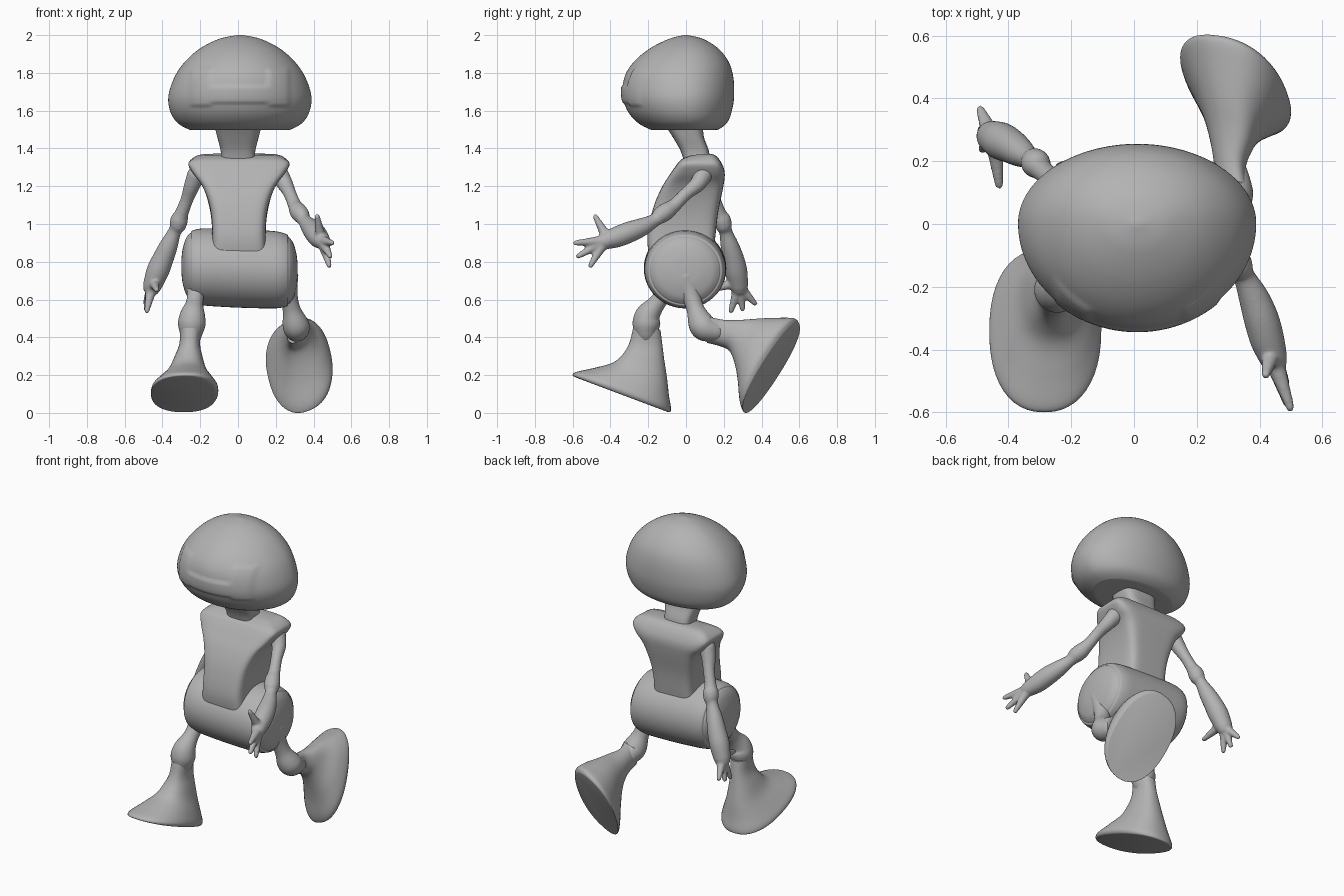
import bpy
import bmesh
import math
from mathutils import Vector

cube = bpy.data.objects.get("Cube")
if cube:
    bpy.data.objects.remove(cube)

GREY = (0.45, 0.45, 0.45, 1)
clay = bpy.data.materials.new("clay_grey")
clay.use_nodes = True
clay.diffuse_color = GREY
clay.node_tree.nodes["Principled BSDF"].inputs["Base Color"].default_value = GREY


def spline(rows, steps):
    """Catmull-Rom interpolation through equal-length number rows."""
    out = []
    for i in range(len(rows) - 1):
        p = [rows[max(i - 1, 0)], rows[i], rows[i + 1], rows[min(i + 2, len(rows) - 1)]]
        for s in range(steps):
            t = s / steps
            out.append([b + 0.5 * t * (c - a + t * (2 * a - 5 * b + 4 * c - d + t * (3 * (b - c) + d - a)))
                        for a, b, c, d in zip(*p)])
    return out + [list(rows[-1])]


def add_skin(bm, rings):
    """Bridge closed rings of points and cap both ends."""
    loops = [[bm.verts.new(p) for p in ring] for ring in rings]
    n = len(loops[0])
    for lo, hi in zip(loops, loops[1:]):
        for k in range(n):
            bm.faces.new((lo[k], lo[(k + 1) % n], hi[(k + 1) % n], hi[k]))
    bm.faces.new(loops[0][::-1])
    bm.faces.new(loops[-1])


def finish(name, bm, angle=45):
    bmesh.ops.recalc_face_normals(bm, faces=bm.faces)
    mesh = bpy.data.meshes.new(name)
    bm.to_mesh(mesh)
    bm.free()
    mesh.materials.append(clay)
    obj = bpy.data.objects.new(name, mesh)
    bpy.context.collection.objects.link(obj)
    bpy.ops.object.select_all(action='DESELECT')
    obj.select_set(True)
    bpy.context.view_layer.objects.active = obj
    bpy.ops.object.shade_smooth_by_angle(angle=math.radians(angle))
    return obj


def loft(rows, across=(1, 0, 0), power=2.0, split=0.5, n=48, steps=5):
    """Rows hold a front point, a back point and a half width."""
    across = Vector(across).normalized()
    rings = []
    for row in spline(rows, steps):
        a, b, w = Vector(row[:3]), Vector(row[3:6]), row[6]
        mid = a.lerp(b, split)
        ring = []
        for k in range(n):
            t = math.tau * k / n
            c, s = [math.copysign(abs(v) ** (2 / power), v) for v in (math.cos(t), math.sin(t))]
            ring.append(mid + ((a - mid) * c if c > 0 else (mid - b) * c) + across * (w * s))
        rings.append(ring)
    bm = bmesh.new()
    add_skin(bm, rings)
    return bm


def add_tube(bm, rows, n=20, steps=5):
    """Round limb through x, y, z, radius rows, with domed ends."""
    pts = spline(rows, steps)
    rings = []
    for i, row in enumerate(pts):
        along = (Vector(pts[min(i + 1, len(pts) - 1)][:3]) - Vector(pts[max(i - 1, 0)][:3])).normalized()
        u = along.cross(Vector((1, 0, 0))).normalized()
        v = along.cross(u)
        c, r = Vector(row[:3]), row[3]
        domes = [(0, 1)]
        if i == 0:
            domes = [(-0.9, 0.4), (-0.6, 0.8), (0, 1)]
        elif i == len(pts) - 1:
            domes = [(0, 1), (0.6, 0.8), (0.9, 0.4)]
        for shift, scale in domes:
            rings.append([c + along * r * shift + r * scale * (u * math.cos(math.tau * k / n) + v * math.sin(math.tau * k / n))
                          for k in range(n)])
    add_skin(bm, rings)


def blend(obj, voxel, rounds):
    """Fuse overlapping limbs into one soft skin."""
    mod = obj.modifiers.new("fuse", 'REMESH')
    mod.mode = 'VOXEL'
    mod.voxel_size = voxel
    mod.use_smooth_shade = True
    soft = obj.modifiers.new("soften", 'SMOOTH')
    soft.iterations = rounds


# Head: height, front depth, back depth, half width
head_rows = [(1.5, -.02, .02, .03), (1.497, -.16, .14, .23), (1.505, -.2, .18, .28), (1.54, -.26, .22, .335),
             (1.6, -.31, .243, .37), (1.68, -.335, .255, .378), (1.78, -.325, .25, .345), (1.86, -.275, .225, .29),
             (1.93, -.19, .17, .21), (1.98, -.09, .09, .11), (2.0, -.01, .01, .015)]
bm = loft([(.01, f, z, .01, b, z, w) for z, f, b, w in head_rows], split=.57, n=128, steps=9)


def step(d):
    t = min(max(d / 0.018 + 0.5, 0), 1)
    return t * t * (3 - 2 * t)


# Face: two upright pads joined by a crossbar, in low relief
bm.normal_update()
for v in bm.verts:
    if v.co.y < -0.05:
        x, z = abs(v.co.x - 0.01), v.co.z
        pad = step(0.055 - abs(x - 0.205)) * step(0.1 - abs(z - 1.725))
        bar = step(0.17 - x) * step(0.045 - abs(z - 1.685))
        v.co += Vector((0, -0.009, 0)) * max(pad, bar)
finish("head", bm, 60)

# Neck
finish("neck", loft([(0, -.01, 1.33, 0, .13, 1.33, .09), (0, -.03, 1.39, 0, .12, 1.39, .092),
                     (0, -.07, 1.46, 0, .095, 1.46, .11), (0, -.11, 1.52, 0, .09, 1.52, .125)], power=3.5))

# Torso: front depth and height, back depth and height, half width
torso_rows = [(-.19, .8, .14, .8, .155), (-.205, .93, .155, .93, .142), (-.175, 1.08, .17, 1.06, .152),
              (-.13, 1.19, .198, 1.2, .19), (-.08, 1.27, .205, 1.27, .245), (-.045, 1.32, .19, 1.32, .268),
              (-.02, 1.345, .16, 1.36, .235), (.03, 1.365, .13, 1.372, .19)]
finish("torso", loft([(.005, a, b, .005, c, d, w) for a, b, c, d, w in torso_rows], power=6, n=64), 35)

# Hip barrel: distance along its axis and radius, with a shallow rim on each end
hip = [(.308, .02), (.303, .08), (.287, .14), (.268, .17), (.258, .178), (.25, .19), (.2, .203), (.1, .207)]
hip = [(-d, r) for d, r in hip] + [(0, .208)] + hip[::-1]
finish("hips", loft([(x + .008, -.005 - r * 1.05, .765 - x * .04, x + .008, -.005 + r * 1.05, .765 - x * .04, r)
                     for x, r in hip], across=(0, 0, 1)), 60)

# Arms: limb path, then tips of three fingers and a thumb
ARMS = {
    "left_arm": ([(.22, .09, 1.26, .05), (.25, .06, 1.21, .042), (.275, 0, 1.16, .034), (.3, -.06, 1.1, .036),
                  (.317, -.1, 1.07, .046), (.335, -.135, 1.045, .045), (.35, -.165, 1.02, .035),
                  (.38, -.23, .985, .048), (.405, -.3, .957, .056), (.425, -.37, .93, .055), (.445, -.43, .91, .045)],
                 [(.498, -.585, .9), (.488, -.57, .83), (.483, -.505, .78)], (.42, -.48, 1.04)),
    "right_arm": ([(-.22, .1, 1.26, .05), (-.245, .12, 1.2, .042), (-.27, .15, 1.13, .034), (-.297, .175, 1.06, .036),
                   (-.31, .19, 1.025, .046), (-.32, .2, .99, .044), (-.335, .21, .96, .035),
                   (-.365, .23, .89, .048), (-.395, .25, .82, .056), (-.425, .265, .75, .06), (-.455, .28, .67, .05)],
                  [(-.49, .365, .58), (-.487, .3, .55), (-.483, .238, .54)], (-.43, .125, .65)),
}
for name, (path, fingers, thumb) in ARMS.items():
    bm = bmesh.new()
    add_tube(bm, path)
    palm, wrist = Vector(path[-1][:3]), Vector(path[-2][:3])
    for base, tips in ((palm, fingers), (palm.lerp(wrist, .3), [thumb])):
        for tip in map(Vector, tips):
            knuckle = base.lerp(tip, .45)
            add_tube(bm, [(*base, .034), (*knuckle, .024), (*tip, .014)], n=12)
    blend(finish(name, bm), .007, 5)

# Thighs and knees
THIGHS = {
    "right_thigh": [(-.21, -.07, .72, .07), (-.222, -.11, .64, .048), (-.23, -.155, .58, .046),
                    (-.24, -.2, .52, .066), (-.245, -.21, .47, .073), (-.248, -.212, .42, .06)],
    "left_thigh": [(.25, 0, .72, .07), (.265, .025, .63, .05), (.283, .05, .55, .047),
                   (.3, .075, .485, .066), (.31, .1, .45, .07), (.31, .16, .43, .055)],
}
for name, path in THIGHS.items():
    bm = bmesh.new()
    add_tube(bm, path, n=32)
    finish(name, bm, 60)

# Flared lower legs ending in flat soles: toe side, heel side, half width
right_rows = [(-.28, .45, -.135, .44, .055), (-.3, .37, -.125, .36, .055), (-.335, .31, -.115, .28, .075),
              (-.39, .265, -.1, .18, .102), (-.49, .237, -.09, .09, .145), (-.58, .217, -.08, .03, .175),
              (-.6, .2, -.083, .005, .175), (-.585, .188, -.1, .006, .165)]
finish("right_foot", loft([(-.25 - .006 * i, a, b, -.25 - .006 * i, c, d, w)
                           for i, (a, b, c, d, w) in enumerate(right_rows)], power=2.3), 40)
left_rows = [(.31, .11, .375, .31, .14, .5, .055), (.31, .17, .36, .3, .21, .487, .055),
             (.32, .225, .335, .3, .3, .485, .075), (.34, .255, .27, .29, .4, .49, .102),
             (.365, .275, .17, .28, .5, .49, .145), (.38, .285, .06, .27, .58, .487, .175),
             (.38, .3, .015, .265, .6, .47, .175), (.378, .31, .025, .268, .598, .455, .165)]
finish("left_foot", loft(left_rows, across=(.91, -.12, .38), power=2.3), 40)
